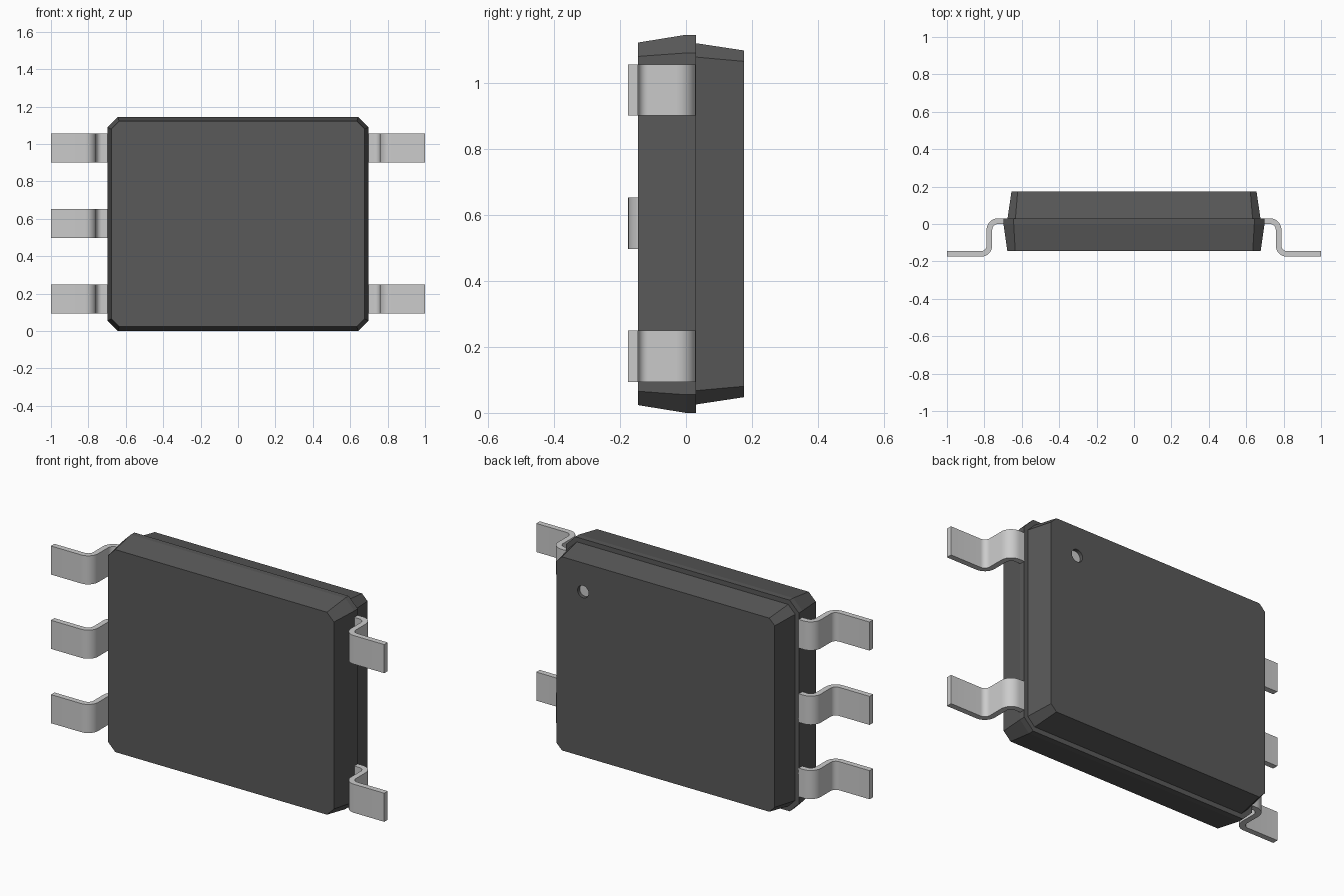
import bpy, bmesh, math
from mathutils import Matrix

if "Cube" in bpy.data.objects:
    bpy.data.objects.remove(bpy.data.objects["Cube"])

MID_Z = 0.5725


def material(name, rgb):
    m = bpy.data.materials.new(name)
    m.diffuse_color = (*rgb, 1)
    m.use_nodes = True
    m.node_tree.nodes["Principled BSDF"].inputs["Base Color"].default_value = m.diffuse_color
    return m


dark = material("dark_plastic", (0.1, 0.1, 0.1))
metal = material("tin_metal", (0.58, 0.58, 0.55))


def finish(bm, name, mat):
    bmesh.ops.recalc_face_normals(bm, faces=bm.faces)
    me = bpy.data.meshes.new(name)
    bm.to_mesh(me)
    bm.free()
    ob = bpy.data.objects.new(name, me)
    bpy.context.collection.objects.link(ob)
    me.materials.append(mat)
    return ob


def loft(rings, name, mat):
    bm = bmesh.new()
    loops = [[bm.verts.new(p) for p in ring] for ring in rings]
    n = len(rings[0])
    for a, b in zip(loops, loops[1:]):
        for i in range(n):
            j = (i + 1) % n
            bm.faces.new((a[i], a[j], b[j], b[i]))
    bm.faces.new(loops[0])
    bm.faces.new(loops[-1])
    return finish(bm, name, mat)


def disc(name, radius, y0, y1, mat):
    bm = bmesh.new()
    place = Matrix.Translation((0.495, (y0 + y1) / 2, 0.942)) @ Matrix.Rotation(math.pi / 2, 4, 'X')
    bmesh.ops.create_cone(bm, cap_ends=True, segments=32, radius1=radius,
                          radius2=radius, depth=y1 - y0, matrix=place)
    return finish(bm, name, mat)


# Body: chamfered rectangles lofted along y, with a step at the parting line
def octagon(y, w, h, c):
    quarter = [(w, h - c), (w - c, h)]
    pts = quarter + [(-x, z) for x, z in reversed(quarter)]
    pts += [(-x, -z) for x, z in pts]
    return [(x, y, MID_Z + z) for x, z in pts]


body = loft([octagon(-0.145, 0.677, 0.549, 0.042),
             octagon(0.0, 0.698, 0.5725, 0.055),
             octagon(0.03, 0.698, 0.5725, 0.055),
             octagon(0.03, 0.676, 0.547, 0.042),
             octagon(0.175, 0.655, 0.525, 0.033)], "body", dark)

# Pin one marker: shallow round hole in the back face with a pale floor
cutter = disc("marker_cutter", 0.033, 0.155, 0.2, dark)
cutter.hide_render = True
cutter.hide_viewport = True
cut = body.modifiers.new("marker_hole", 'BOOLEAN')
cut.operation = 'DIFFERENCE'
cut.solver = 'EXACT'
cut.object = cutter
disc("marker_floor", 0.0325, 0.15, 0.157, metal)


# Leads: gull-wing strip profile extruded in z
def lead_side(offset):
    r, x, top, foot, steps = 0.045, 0.773, 0.015, -0.16, 8
    pts = [(0.696, top + offset)]
    for i in range(steps + 1):
        a = math.pi / 2 * (1 - i / steps)
        q = r + offset
        pts.append((x - r + q * math.cos(a), top - r + q * math.sin(a)))
    for i in range(steps + 1):
        a = math.pi + math.pi / 2 * i / steps
        q = r - offset
        pts.append((x + r + q * math.cos(a), foot + r + q * math.sin(a)))
    return pts + [(1.0, foot + offset)]


def lead(side, z, name):
    outer, inner = lead_side(0.015), lead_side(-0.015)
    rings = [[(side * ox, oy, z - 0.0775), (side * ox, oy, z + 0.0775),
              (side * ix, iy, z + 0.0775), (side * ix, iy, z - 0.0775)]
             for (ox, oy), (ix, iy) in zip(outer, inner)]
    ob = loft(rings, name, metal)
    bpy.ops.object.select_all(action='DESELECT')
    ob.select_set(True)
    bpy.context.view_layer.objects.active = ob
    bpy.ops.object.shade_smooth_by_angle(angle=math.radians(30))


for row, level in (("lower", -0.401), ("middle", 0.002), ("upper", 0.405)):
    lead(-1, MID_Z + level, f"left_{row}_lead")
    if row != "middle":
        lead(1, MID_Z + level, f"right_{row}_lead")
